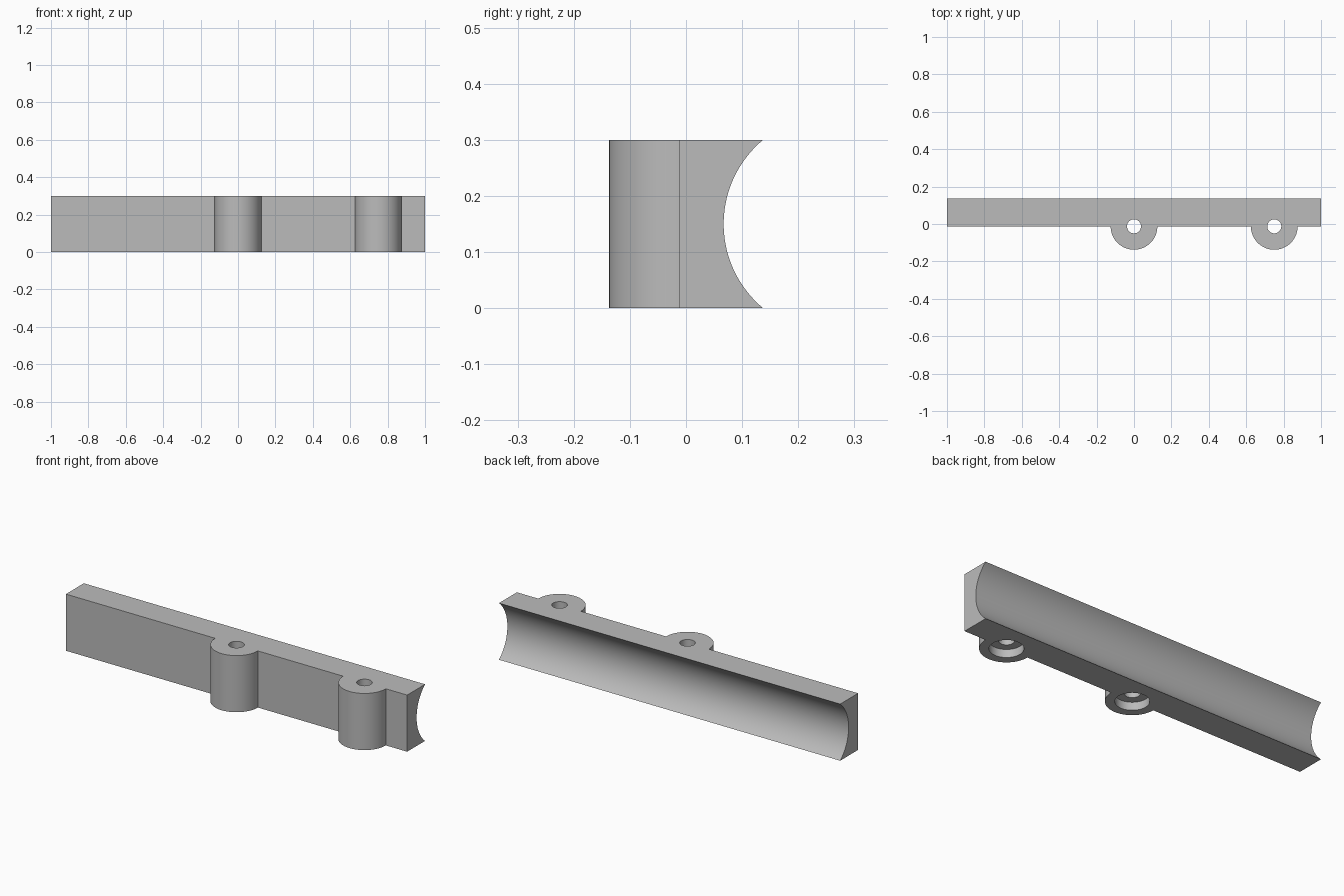
import bpy
import bmesh
from math import pi, sin, cos, asin
from mathutils import Vector

cube = bpy.data.objects.get("Cube")
if cube:
    bpy.data.objects.remove(cube)

HEIGHT = 0.3
FRONT_Y, BACK_Y = -0.0125, 0.1375
BOSS_R, HOLE_R, RECESS_R, RECESS_DEPTH = 0.125, 0.0375, 0.08, 0.042
BOSS_X = (0.0, 0.75)
GROOVE_R = 0.195

grey = bpy.data.materials.new("plain grey")
grey.use_nodes = True
colour = (0.5, 0.5, 0.5, 1)
grey.diffuse_color = colour
grey.node_tree.nodes["Principled BSDF"].inputs["Base Color"].default_value = colour


def prism(name, points, direction):
    """Extrude a flat outline into a solid."""
    bm = bmesh.new()
    face = bm.faces.new([bm.verts.new(p) for p in points])
    extruded = bmesh.ops.extrude_face_region(bm, geom=[face])["geom"]
    bmesh.ops.translate(bm, vec=Vector(direction),
                        verts=[g for g in extruded if isinstance(g, bmesh.types.BMVert)])
    bmesh.ops.recalc_face_normals(bm, faces=bm.faces)
    mesh = bpy.data.meshes.new(name)
    bm.to_mesh(mesh)
    bm.free()
    mesh.materials.append(grey)
    obj = bpy.data.objects.new(name, mesh)
    bpy.context.collection.objects.link(obj)
    return obj


def arc(x, y, z, radius, start, end, steps):
    angles = [start + (end - start) * i / steps for i in range(steps + 1)]
    return [(x + radius * cos(a), y + radius * sin(a), z) for a in angles]


def combine(target, tool, operation):
    """Apply a boolean and remove the tool."""
    mod = target.modifiers.new(operation, 'BOOLEAN')
    mod.operation, mod.solver, mod.object = operation, 'EXACT', tool
    bpy.context.view_layer.objects.active = target
    bpy.ops.object.modifier_apply(modifier=mod.name)
    bpy.data.objects.remove(tool)


# Rail with a round groove along its back
half = asin(HEIGHT / 2 / GROOVE_R)
centre_y = BACK_Y + GROOVE_R * cos(half)
profile = [(-1, FRONT_Y, HEIGHT), (-1, FRONT_Y, 0)]
for i in range(41):
    a = -half + 2 * half * i / 40
    profile.append((-1, centre_y - GROOVE_R * cos(a), HEIGHT / 2 + GROOVE_R * sin(a)))
rail = prism("grooved_rail", profile, (2, 0, 0))

# Half-round screw bosses on the front
for x in BOSS_X:
    outline = arc(x, FRONT_Y, 0, BOSS_R, pi, 2 * pi, 40)
    outline += [(x + BOSS_R, 0.02, 0), (x - BOSS_R, 0.02, 0)]
    combine(rail, prism("screw_boss", outline, (0, 0, HEIGHT)), 'UNION')

# Through holes, with a wider recess underneath
for x in BOSS_X:
    for radius, top in ((HOLE_R, HEIGHT + 0.1), (RECESS_R, RECESS_DEPTH)):
        ring = arc(x, FRONT_Y, -0.1, radius, 0, 2 * pi, 64)[:-1]
        combine(rail, prism("hole_cutter", ring, (0, 0, top + 0.1)), 'DIFFERENCE')

bpy.ops.object.select_all(action='DESELECT')
rail.select_set(True)
bpy.context.view_layer.objects.active = rail
bpy.ops.object.shade_smooth_by_angle(angle=pi / 6)
